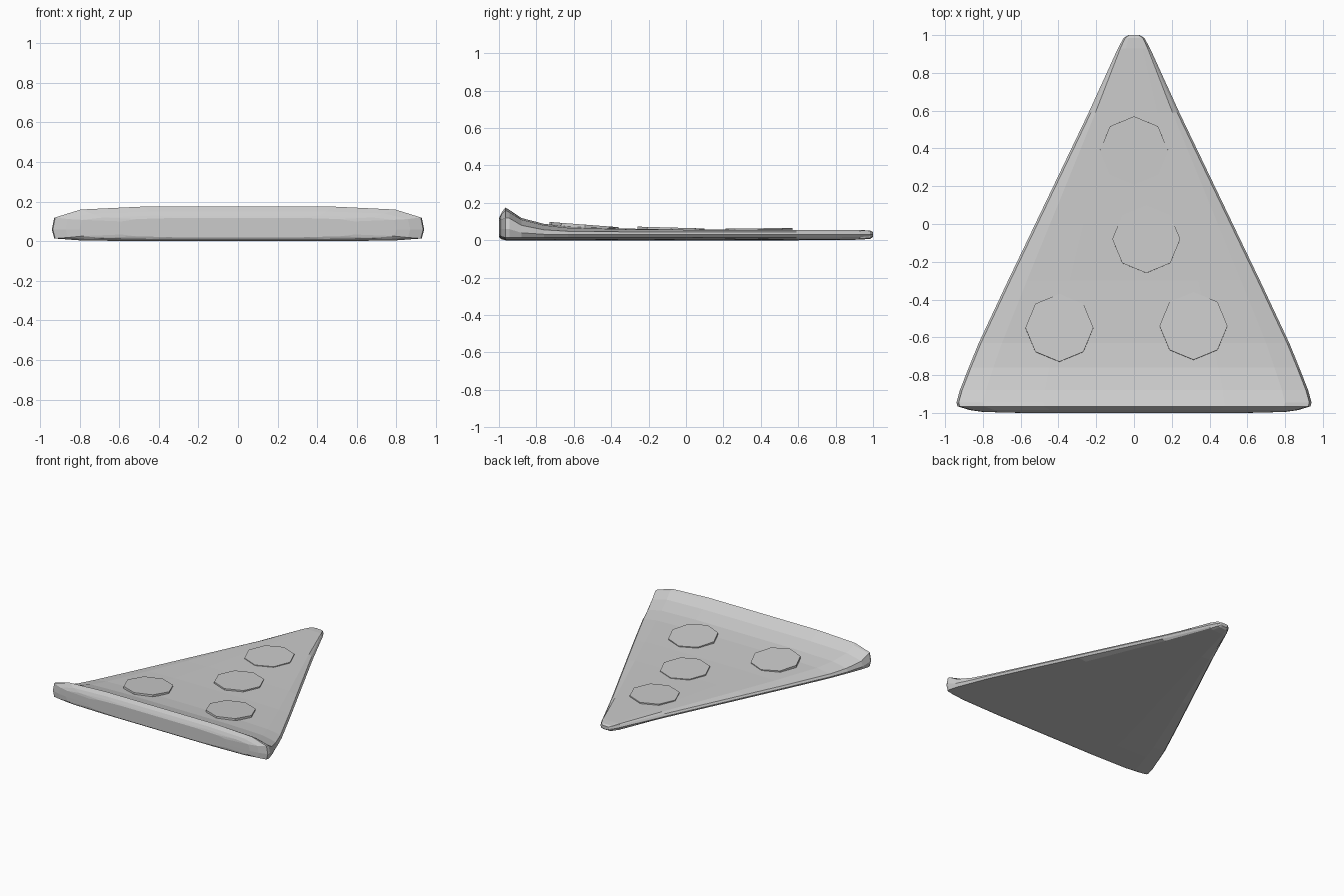
import bpy, bmesh
from math import sin, cos, pi, atan2

if "Cube" in bpy.data.objects:
    bpy.data.objects.remove(bpy.data.objects["Cube"])

# slice stations: y, half width, bottom z, side z, edge z, shoulder z, crown z
STATIONS = [
    (1.0, .03, .018, .030, .040, .043, .044),
    (.985, .055, .008, .030, .044, .050, .052),
    (.93, .085, .003, .030, .045, .054, .055),
    (.59, .24, 0, .030, .045, .055, .056),
    (0, .523, 0, .030, .045, .056, .058),
    (-.30, .667, 0, .030, .045, .058, .062),
    (-.63, .822, 0, .030, .048, .066, .074),
    (-.76, .875, 0, .032, .056, .080, .088),
    (-.88, .922, 0, .040, .080, .110, .119),
    (-.945, .94, 0, .060, .118, .150, .163),
    (-.965, .935, 0, .060, .120, .160, .175),
    (-.985, .87, .005, .060, .112, .140, .150),
    (-.995, .80, .012, .060, .108, .120, .130),
    (-1.0, .60, .020, .060, .100, .112, .118),
]


def new_object(name, bm):
    bmesh.ops.recalc_face_normals(bm, faces=bm.faces)
    mesh = bpy.data.meshes.new(name)
    bm.to_mesh(mesh)
    bm.free()
    obj = bpy.data.objects.new(name, mesh)
    bpy.context.collection.objects.link(obj)
    return obj


# Wedge with raised crust, lofted through mirrored sections
bm = bmesh.new()
rings = []
for y, w, b, m, e, s, h in STATIONS:
    half = [(.55 * w, b), (.86 * w, b + .005), (w - .12 * min(w, .1), b + .014),
            (w, m), (w - .12 * min(w, .1), e), (.85 * w, s), (.51 * w, h)]
    ring = half + [(-x, z) for x, z in reversed(half)]
    rings.append([bm.verts.new((x, y, z)) for x, z in ring])
for a, c in zip(rings, rings[1:]):
    for i in range(len(a)):
        j = (i + 1) % len(a)
        bm.faces.new((a[i], a[j], c[j], c[i]))
bm.faces.new(rings[0])
bm.faces.new(rings[-1])
new_object("slice_base", bm)


# Octagonal topping discs: centre x, y, top z at the back and front rims
def topping(name, x, y, z_back, z_front, r=.18, thick=.02):
    bm = bmesh.new()
    bmesh.ops.create_cone(bm, cap_ends=True, segments=8,
                          radius1=r, radius2=r, depth=thick)
    obj = new_object(name, bm)
    obj.location = (x, y, (z_back + z_front) / 2 - thick / 2)
    obj.rotation_euler.x = atan2(z_back - z_front, 2 * r)


for i, t in enumerate([(0, .39, .066, .062), (.065, -.08, .063, .073),
                       (-.395, -.55, .070, .098), (.315, -.54, .070, .097)]):
    topping(f"topping_{i + 1}", *t)
